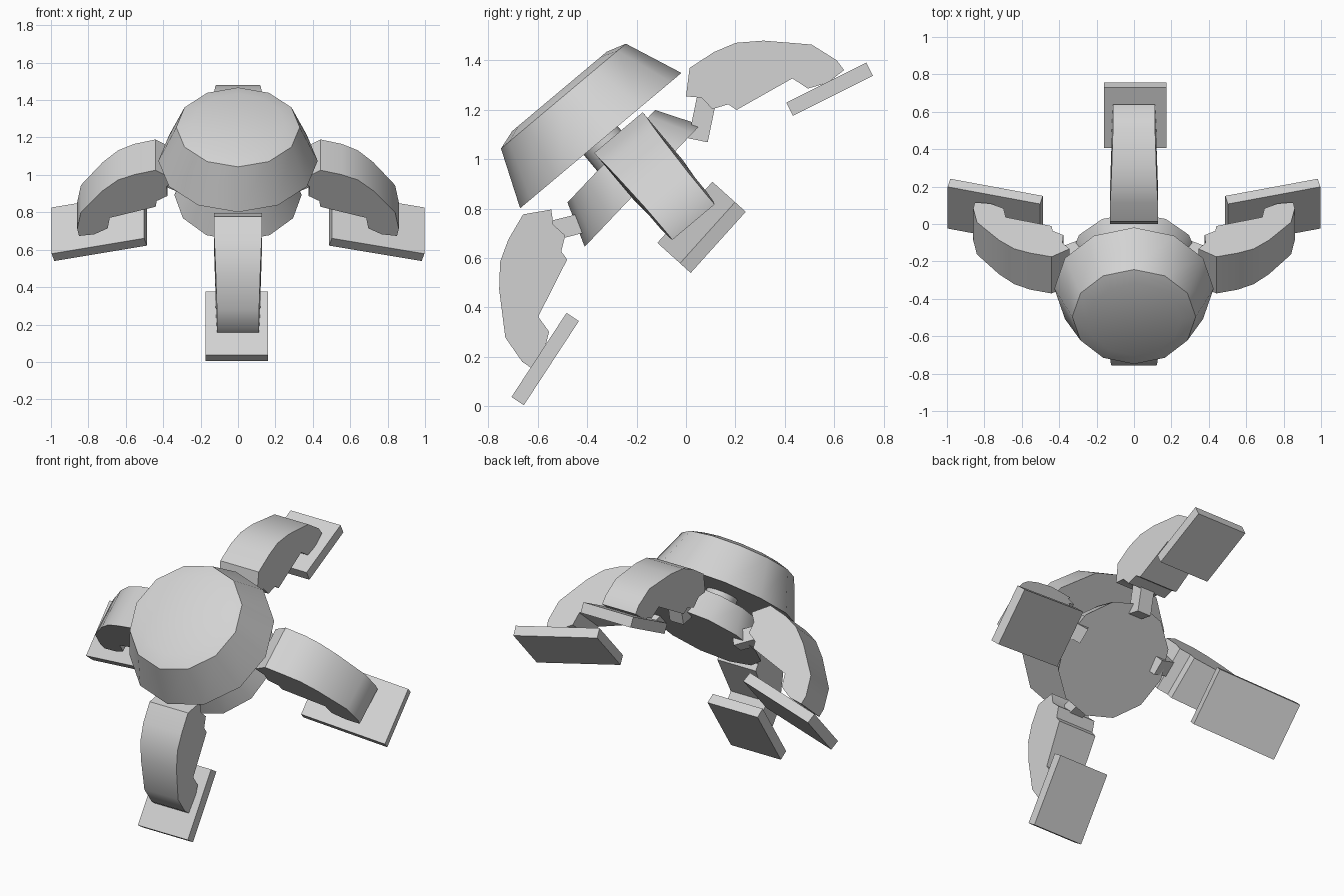
import bpy, bmesh
from math import radians, cos, sin, tau
from mathutils import Matrix, Vector

old = bpy.data.objects.get("Cube")
if old:
    bpy.data.objects.remove(old, do_unlink=True)

grey = bpy.data.materials.new("light_grey")
grey.use_nodes = True
grey.diffuse_color = (0.65, 0.65, 0.65, 1)
grey.node_tree.nodes["Principled BSDF"].inputs["Base Color"].default_value = grey.diffuse_color


def frame(origin, tilt, heading=0, pitch=0):
    """Local x points outward, z along the tilted body axis."""
    return (Matrix.Translation(origin) @ Matrix.Rotation(radians(tilt), 4, 'X')
            @ Matrix.Rotation(radians(heading), 4, 'Z')
            @ Matrix.Rotation(radians(pitch), 4, 'Y'))


def finish(name, bm, matrix, smooth=None):
    bmesh.ops.recalc_face_normals(bm, faces=bm.faces)
    mesh = bpy.data.meshes.new(name)
    bm.to_mesh(mesh)
    bm.free()
    mesh.materials.append(grey)
    ob = bpy.data.objects.new(name, mesh)
    bpy.context.collection.objects.link(ob)
    ob.matrix_world = matrix
    if smooth:
        bpy.ops.object.select_all(action='DESELECT')
        ob.select_set(True)
        bpy.context.view_layer.objects.active = ob
        bpy.ops.object.shade_smooth_by_angle(angle=radians(smooth))
    return ob


def lathe(name, rings, matrix, sides=12):
    """Closed solid from (radius, height) rings."""
    bm = bmesh.new()
    loops = [[bm.verts.new((r * cos(tau * i / sides), r * sin(tau * i / sides), h))
              for i in range(sides)] for r, h in rings]
    for low, high in zip(loops, loops[1:]):
        for i in range(sides):
            j = (i + 1) % sides
            bm.faces.new((low[i], low[j], high[j], high[i]))
    bm.faces.new(loops[0])
    bm.faces.new(loops[-1])
    return finish(name, bm, matrix, 35)


def box(name, size, matrix):
    bm = bmesh.new()
    bmesh.ops.create_cube(bm, size=1)
    bmesh.ops.scale(bm, vec=size, verts=bm.verts)
    return finish(name, bm, matrix)


# Side outline of a leg: distance outward, height from the joint
LEG = [(0, 0), (.093, .069), (.208, .042), (.296, .004), (.38, -.071),
       (.503, -.223), (.527, -.34), (.519, -.389), (.437, -.377),
       (.364, -.335), (.35, -.261), (.102, -.186), (.095, -.146),
       (.037, -.113), (.039, -.048)]


def leg(name, matrix):
    bm = bmesh.new()
    sides = []
    for s in (-1, 1):
        ring = []
        for a, h in LEG:
            half = .128 - .017 * max(0, (a - .2) / .33)
            ring.append(bm.verts.new((a, s * half, h)))
        sides.append(ring)
        bm.faces.new(ring)
    one, two = sides
    for i in range(len(LEG)):
        j = (i + 1) % len(LEG)
        bm.faces.new((one[i], one[j], two[j], two[i]))
    return finish(name, bm, matrix, 42)


# Body: broad cap, short neck and lower hub
lathe("cap", [(.426, 0), (.33, .235), (.25, .26)], frame((0, -.345, 1.075), 40))
lathe("neck", [(.09, -.16), (.09, .03)], frame((0, -.345, 1.075), 40))
lathe("hub", [(.34, 0), (.258, .174)], frame((0, -.176, .892), 46.5))

# Legs: joint, tilt, heading, pitch; feet: centre, tilt, pitch, length
LIMBS = [
    ("front", (0, -.545, .796), 46.3, -90, 0, (-.007, -.57, .191), 46.3, 10.5, .407),
    ("back", (0, 0, 1.254), 46.3, 90, 0, (.007, .581, 1.283), 46.3, 19.7, .362),
    ("left", (.345, -.231, 1.057), 40, 0, 2, (.742, .063, .724), 48, 14, .51),
    ("right", (-.345, -.231, 1.057), 40, 180, 2, (-.742, .063, .724), 48, 14, .51),
]
for side, joint, tilt, head, pitch, foot, foot_tilt, foot_pitch, length in LIMBS:
    place = frame(joint, tilt, head, pitch)
    leg(side + "_leg", place)
    box(side + "_leg_link", (.2, .09, .08),
        place @ frame((-.01, 0, -.105), 0, 0, -32))
    box(side + "_foot", (length, .333, .06), frame(foot, foot_tilt, head, foot_pitch))
